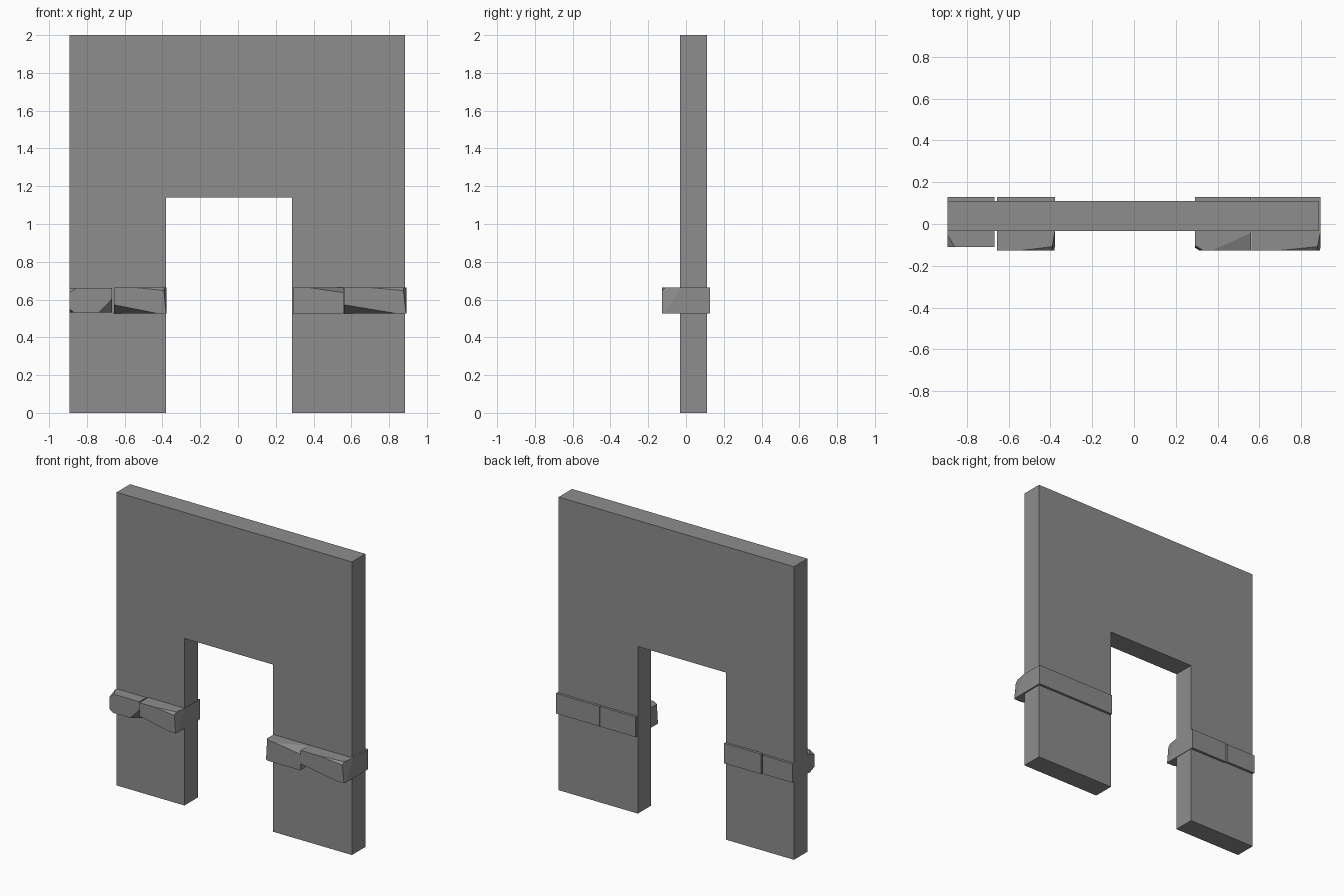
import bpy, bmesh
from mathutils import Vector

cube = bpy.data.objects.get("Cube")
if cube:
    bpy.data.objects.remove(cube, do_unlink=True)

# One grey stone colour
stone = bpy.data.materials.new("grey_stone")
stone.use_nodes = True
grey = (0.27, 0.27, 0.27, 1)
stone.diffuse_color = grey
stone.node_tree.nodes["Principled BSDF"].inputs["Base Color"].default_value = grey


def finish(name, bm):
    bmesh.ops.recalc_face_normals(bm, faces=bm.faces[:])
    mesh = bpy.data.meshes.new(name)
    bm.to_mesh(mesh)
    bm.free()
    mesh.materials.append(stone)
    obj = bpy.data.objects.new(name, mesh)
    bpy.context.collection.objects.link(obj)
    return obj


# Wall with doorway: outline extruded through its thickness
def wall(outline, front, back):
    bm = bmesh.new()
    face = bm.faces.new([bm.verts.new((x, front, z)) for x, z in outline])
    new = bmesh.ops.extrude_face_region(bm, geom=[face])["geom"]
    bmesh.ops.translate(bm, vec=(0, back - front, 0),
                        verts=[v for v in new if isinstance(v, bmesh.types.BMVert)])
    return finish("doorway_wall", bm)


# Stone block with chipped corners; each chip is a plane through three points,
# given as fractions of the block's width, depth (from the front) and height
def block(name, x0, x1, y0, y1, z0, z1, chips):
    low, size = Vector((x0, y0, z0)), Vector((x1 - x0, y1 - y0, z1 - z0))
    centre = low + size / 2
    bm = bmesh.new()
    bmesh.ops.create_cube(bm, size=1)
    bmesh.ops.scale(bm, vec=size, verts=bm.verts)
    bmesh.ops.translate(bm, vec=centre, verts=bm.verts)
    for chip in chips:
        a, b, c = [low + size * Vector(p) for p in chip]
        normal = (b - a).cross(c - a).normalized()
        if normal.dot(centre - a) > 0:
            normal.negate()
        bmesh.ops.bisect_plane(bm, geom=bm.verts[:] + bm.edges[:] + bm.faces[:],
                               plane_co=a, plane_no=normal, clear_outer=True)
        rim = [e for e in bm.edges if e.is_boundary]
        if rim:
            bmesh.ops.holes_fill(bm, edges=rim)
    return finish(name, bm)


wall([(-0.893, 0), (-0.381, 0), (-0.381, 1.14), (0.286, 1.14), (0.286, 0),
      (0.883, 0), (0.883, 2), (-0.893, 2)], -0.033, 0.111)

# Chip patterns
low_wedge = ((0, 0, 0.33), (0.82, 0, 0), (0, 0.3, 0))
end_slice = ((1, 0.37, 1), (1, 0.08, 0), (0.95, 0, 0.85))
top_sliver = ((0.4, 0, 1), (1, 0.08, 1), (0.95, 0, 0.88))
front_nick = ((0, 0.08, 1), (0.08, 0, 1), (0.08, 0, 0))
top_slope = ((0.3, 0, 1), (1, 0.33, 1), (1, 0, 0.8))
left_high = ((0, 0, 0.8), (0.16, 0, 1), (0, 0.25, 1))
left_low = ((0, 0, 0.15), (0.11, 0, 0), (0, 0.2, 0))
right_low = ((0.7, 0, 0), (1, 0, 0.55), (1, 0.2, 0))
left_face = ((0, 0.1, 1), (0.14, 0, 0.9), (0.08, 0, 0))

back, front = 0.128, -0.127
block("right_leg_outer_block", -0.893, -0.668, -0.11, back, 0.532, 0.66,
      [left_high, left_low, right_low])
block("right_leg_inner_block", -0.656, -0.378, front, back, 0.527, 0.664,
      [low_wedge, end_slice, top_sliver])
block("left_leg_inner_block", 0.291, 0.559, front, back, 0.527, 0.664,
      [left_face, top_slope])
block("left_leg_outer_block", 0.562, 0.893, front, back, 0.527, 0.664,
      [low_wedge, end_slice, top_sliver])
